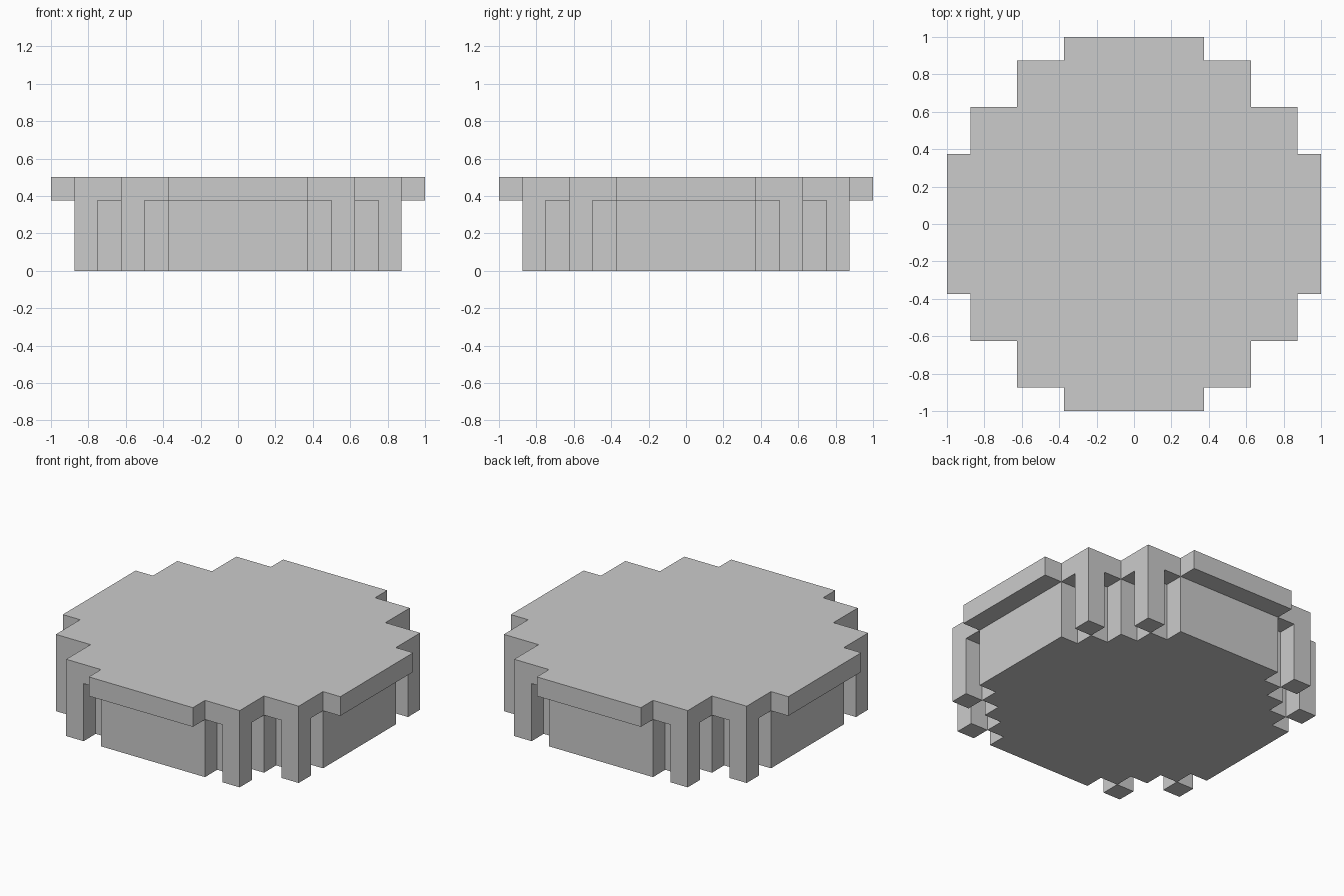
import bpy
import bmesh

if "Cube" in bpy.data.objects:
    bpy.data.objects.remove(bpy.data.objects["Cube"], do_unlink=True)

U = 1 / 8  # one block

stone = bpy.data.materials.new("plain_grey")
stone.use_nodes = True
grey = (0.6, 0.6, 0.6, 1)
stone.diffuse_color = grey
stone.node_tree.nodes["Principled BSDF"].inputs["Base Color"].default_value = grey


def prism(name, outline, z0, z1):
    """Extrude a flat outline, given in blocks, from z0 to z1."""
    bm = bmesh.new()
    base = bm.faces.new([bm.verts.new((x * U, y * U, z0 * U)) for x, y in outline])
    up = bmesh.ops.extrude_face_region(bm, geom=[base])["geom"]
    for v in up:
        if isinstance(v, bmesh.types.BMVert):
            v.co.z = z1 * U
    bmesh.ops.recalc_face_normals(bm, faces=bm.faces)
    mesh = bpy.data.meshes.new(name)
    bm.to_mesh(mesh)
    bm.free()
    mesh.materials.append(stone)
    obj = bpy.data.objects.new(name, mesh)
    bpy.context.collection.objects.link(obj)
    return obj


def stepped_round(steps):
    """Turn (half width, half depth) steps into a closed stepped outline."""
    quarter = []
    for i, (x, y) in enumerate(steps):
        quarter.append((x, y))
        if i + 1 < len(steps):
            quarter.append((steps[i + 1][0], y))
    outline = []
    for _ in range(4):
        outline += quarter
        quarter = [(-y, x) for x, y in quarter]
    return outline


# Overhanging top and the recessed body below it
prism("top_slab", stepped_round([(8, 3), (7, 5), (5, 7), (3, 8)]), 4 - 1, 4)
prism("body", stepped_round([(7, 3), (6, 4), (5, 5), (4, 6), (3, 7)]), 0, 3)

# Slim posts under the stepped corners of the top
for side, sx in (("left", 1), ("right", -1)):
    for end, sy in (("back", 1), ("front", -1)):
        for kind, cx, cy in (("inner", 4.5, 6.5), ("outer", 6.5, 4.5)):
            square = [(sx * cx + dx, sy * cy + dy)
                      for dx, dy in ((-.5, -.5), (.5, -.5), (.5, .5), (-.5, .5))]
            prism(f"{end}_{side}_{kind}_post", square, 0, 3)
